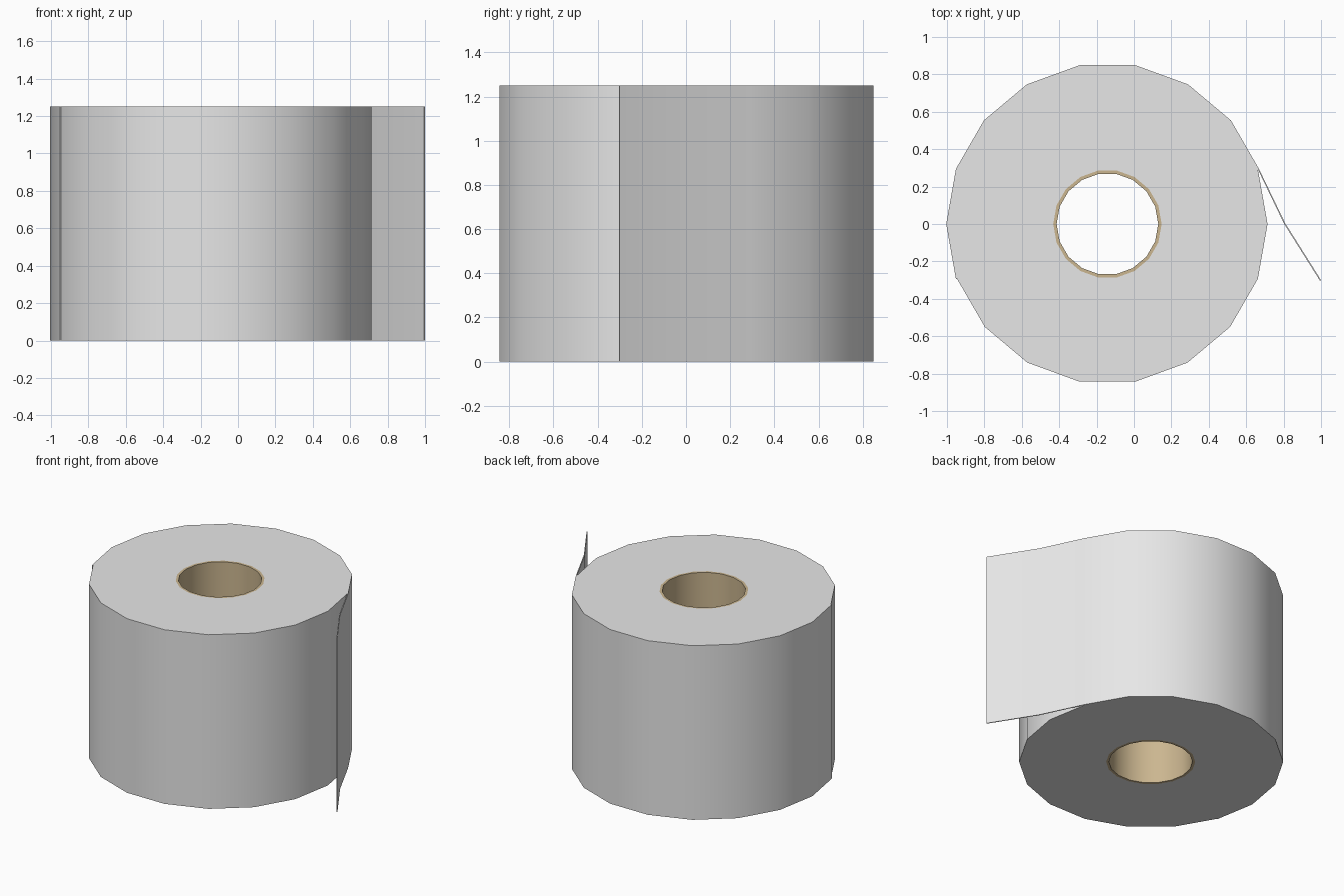
import bpy, bmesh, math

if "Cube" in bpy.data.objects:
    bpy.data.objects.remove(bpy.data.objects["Cube"])

H = 1.25             # roll height
CX = -0.142          # roll centre
R_ROLL, R_CORE, R_HOLE = 0.856, 0.29, 0.272
THICK = 0.006        # paper sheet thickness
SIDES = 18


def material(name, rgb):
    m = bpy.data.materials.new(name)
    m.diffuse_color = (*rgb, 1)
    m.use_nodes = True
    m.node_tree.nodes["Principled BSDF"].inputs["Base Color"].default_value = m.diffuse_color
    return m


def polar(r, deg):
    a = math.radians(deg)
    return (CX + r * math.cos(a), r * math.sin(a))


def band(name, outer, inner, mat, closed):
    """Extrude the strip between two matching outlines from z=0 to z=H."""
    bm = bmesh.new()
    rows = [[bm.verts.new((x, y, z)) for x, y in line]
            for line, z in ((outer, 0), (outer, H), (inner, H), (inner, 0))]
    n = len(outer)
    for i in range(n if closed else n - 1):
        j = (i + 1) % n
        for k in range(4):
            a, b = rows[k], rows[(k + 1) % 4]
            bm.faces.new((a[i], a[j], b[j], b[i]))
    if not closed:
        for i in (0, n - 1):
            bm.faces.new([row[i] for row in rows])
    bmesh.ops.recalc_face_normals(bm, faces=bm.faces)
    me = bpy.data.meshes.new(name)
    bm.to_mesh(me)
    bm.free()
    me.materials.append(mat)
    ob = bpy.data.objects.new(name, me)
    bpy.context.collection.objects.link(ob)
    bpy.ops.object.select_all(action='DESELECT')
    ob.select_set(True)
    bpy.context.view_layer.objects.active = ob
    bpy.ops.object.shade_smooth_by_angle(angle=math.radians(30))
    return ob


def circle(r):
    return [polar(r, i * 360 / SIDES) for i in range(SIDES)]


paper = material("white paper", (0.8, 0.8, 0.8))
card = material("brown cardboard", (0.6, 0.47, 0.28))

# Wound paper and cardboard tube
band("paper_roll", circle(R_ROLL), circle(R_CORE), paper, True)
band("cardboard_core", circle(R_CORE), circle(R_HOLE), card, True)

# Outer sheet: hugs the back half of the roll, then hangs loose on the right
angles = range(200, 19, -20)
outer = [polar(R_ROLL + THICK, a) for a in angles] + [(0.808, 0.005), (1.0, -0.3)]
inner = [polar(R_ROLL, a) for a in angles] + [(0.802, 0.002), (0.994, -0.303)]
band("loose_sheet", outer, inner, paper, False)
